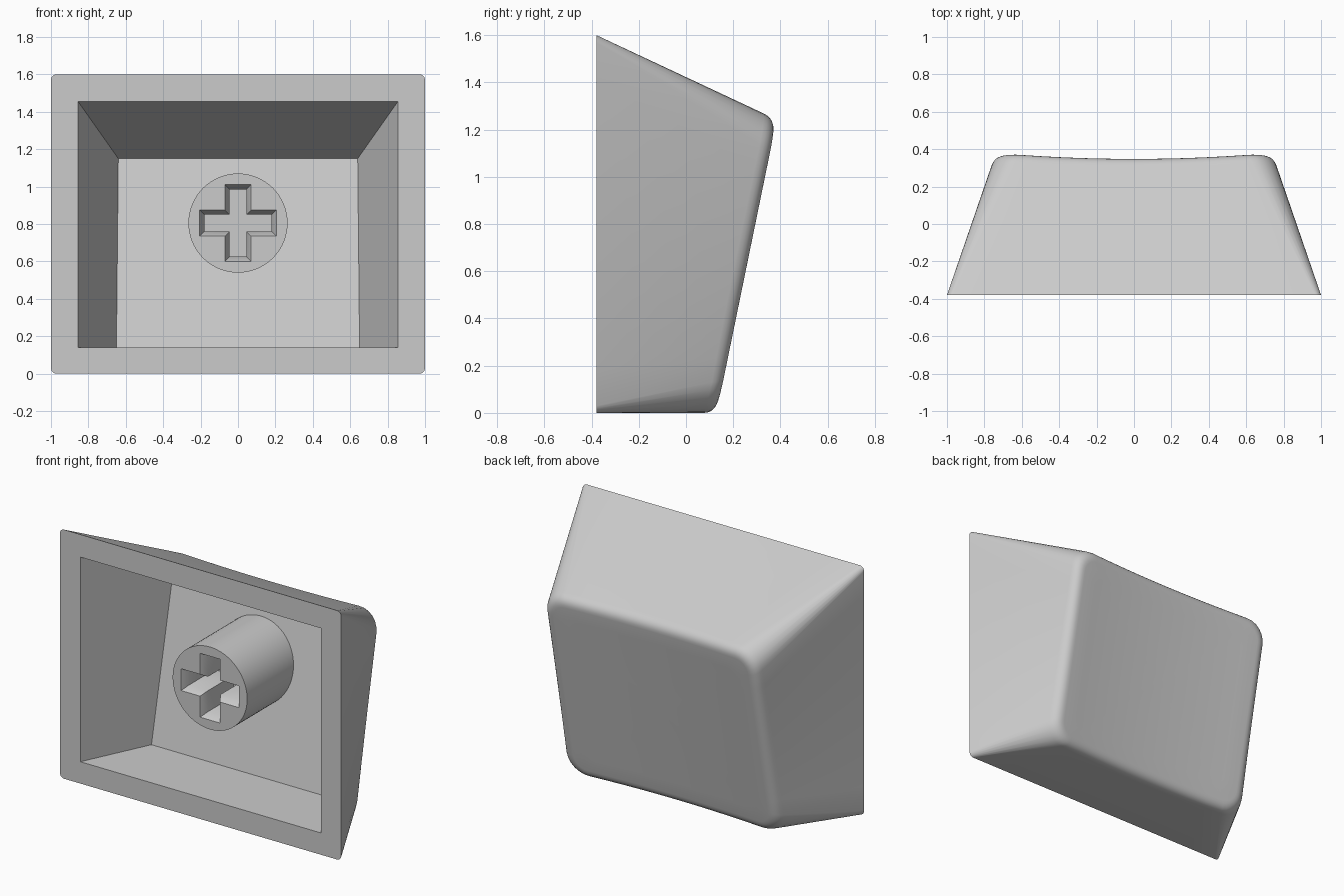
import bpy, bmesh, math
from mathutils import Vector

cube = bpy.data.objects.get("Cube")
if cube:
    bpy.data.objects.remove(cube)

grey = bpy.data.materials.new("light grey plastic")
colour = (0.6, 0.6, 0.6, 1)
grey.diffuse_color = colour
grey.use_nodes = True
grey.node_tree.nodes["Principled BSDF"].inputs["Base Color"].default_value = colour

FRONT = -0.38


def rounded_rect(half_w, z0, z1, r, arc=6, side=10):
    """Points (x, z) round a rectangle, with evenly divided sides."""
    corners = [(half_w - r, z1 - r), (r - half_w, z1 - r),
               (r - half_w, z0 + r), (half_w - r, z0 + r)]
    pts = []
    for i, (cx, cz) in enumerate(corners):
        for k in range(arc + 1):
            a = math.pi / 2 * (i + k / arc)
            pts.append(Vector((cx + r * math.cos(a), cz + r * math.sin(a))))
        a = math.pi / 2 * (i + 1)
        nxt = Vector(corners[(i + 1) % 4]) + r * Vector((math.cos(a), math.sin(a)))
        last = pts[-1].copy()
        pts += [last.lerp(nxt, k / side) for k in range(1, side)]
    return pts


def back_surface(p):
    """Tilted back face, dished across its width."""
    x, z = p
    y = 0.132 + 0.205 * z - 0.03 * (1 - (x / 0.72) ** 2)
    return Vector((x, y, z))


def add_ring(bm, pts):
    return [bm.verts.new(p) for p in pts]


def bridge(bm, a, b):
    n = len(a)
    for i in range(n):
        j = (i + 1) % n
        bm.faces.new((a[i], a[j], b[j], b[i]))


def fill_between(bm, *loops):
    edges = [bm.edges.get((l[i - 1], l[i])) for l in loops for i in range(len(l))]
    bmesh.ops.triangle_fill(bm, edges=edges, use_beauty=True, normal=(0, -1, 0))


def finish(bm, name):
    bmesh.ops.recalc_face_normals(bm, faces=bm.faces[:])
    mesh = bpy.data.meshes.new(name)
    bm.to_mesh(mesh)
    bm.free()
    mesh.materials.append(grey)
    obj = bpy.data.objects.new(name, mesh)
    bpy.context.collection.objects.link(obj)
    bpy.ops.object.select_all(action='DESELECT')
    obj.select_set(True)
    bpy.context.view_layer.objects.active = obj
    bpy.ops.object.shade_smooth_by_angle(angle=math.radians(30))
    return obj


# Shell: tapering walls with a softly rounded back edge
bm = bmesh.new()
rim = [Vector((p.x, FRONT, p.y)) for p in rounded_rect(1, 0, 1.6, 0.03)]
edge = [back_surface(p) for p in rounded_rect(0.745, 0, 1.245, 0.14)]
inset = rounded_rect(0.69, 0.055, 1.19, 0.085)
face = [back_surface(p) for p in inset]
wall = [e + (f - e).normalized() * 0.06 for e, f in zip(edge, rim)]

rim_ring = add_ring(bm, rim)
prev = rim_ring
STEPS = 6
for k in range(STEPS + 1):
    t = k / STEPS
    ring = add_ring(bm, [w * (1 - t) ** 2 + e * 2 * t * (1 - t) + f * t * t
                         for w, e, f in zip(wall, edge, face)])
    bridge(bm, prev, ring)
    prev = ring

# Dished back face
centre = Vector((0, 0.62))
for s in (0.85, 0.7, 0.55, 0.4, 0.25, 0.1):
    ring = add_ring(bm, [back_surface(centre.lerp(p, s)) for p in inset])
    bridge(bm, prev, ring)
    prev = ring
mid = bm.verts.new(back_surface(centre))
for i in range(len(prev)):
    bm.faces.new((prev[i - 1], prev[i], mid))

# Hollow inside with a tilted floor
mouth = add_ring(bm, [(-0.855, FRONT, 0.14), (0.855, FRONT, 0.14),
                      (0.855, FRONT, 1.455), (-0.855, FRONT, 1.455)])
floor = add_ring(bm, [(-0.65, 0.05, 0.14), (0.65, 0.05, 0.14),
                      (0.64, 0.25, 1.15), (-0.64, 0.25, 1.15)])
bridge(bm, mouth, floor)
bm.faces.new(floor)
fill_between(bm, rim_ring, mouth)
finish(bm, "cap_shell")


# Stem: round post with a chamfered cross socket
def cross(y, long, short):
    quarter = [(long, short), (short, short), (short, long)]
    pts = []
    for sx, sz, step in ((1, 1, 1), (-1, 1, -1), (-1, -1, 1), (1, -1, -1)):
        pts += [(sx * a, y, STEM_Z + sz * b) for a, b in quarter[::step]]
    return pts


STEM_Z, STEM_R, STEM_FRONT = 0.805, 0.265, -0.285
bm = bmesh.new()
angles = [math.tau * i / 64 for i in range(64)]
circle = [(STEM_R * math.cos(a), STEM_Z + STEM_R * math.sin(a)) for a in angles]
front = add_ring(bm, [(x, STEM_FRONT, z) for x, z in circle])
back = add_ring(bm, [(x, 0.05 + 0.2 * z, z) for x, z in circle])
bridge(bm, front, back)
bm.faces.new(back)
lip = add_ring(bm, cross(STEM_FRONT, 0.205, 0.07))
throat = add_ring(bm, cross(STEM_FRONT + 0.045, 0.18, 0.045))
socket = add_ring(bm, cross(0.02, 0.18, 0.045))
bridge(bm, lip, throat)
bridge(bm, throat, socket)
bm.faces.new(socket)
fill_between(bm, front, lip)
finish(bm, "stem")
